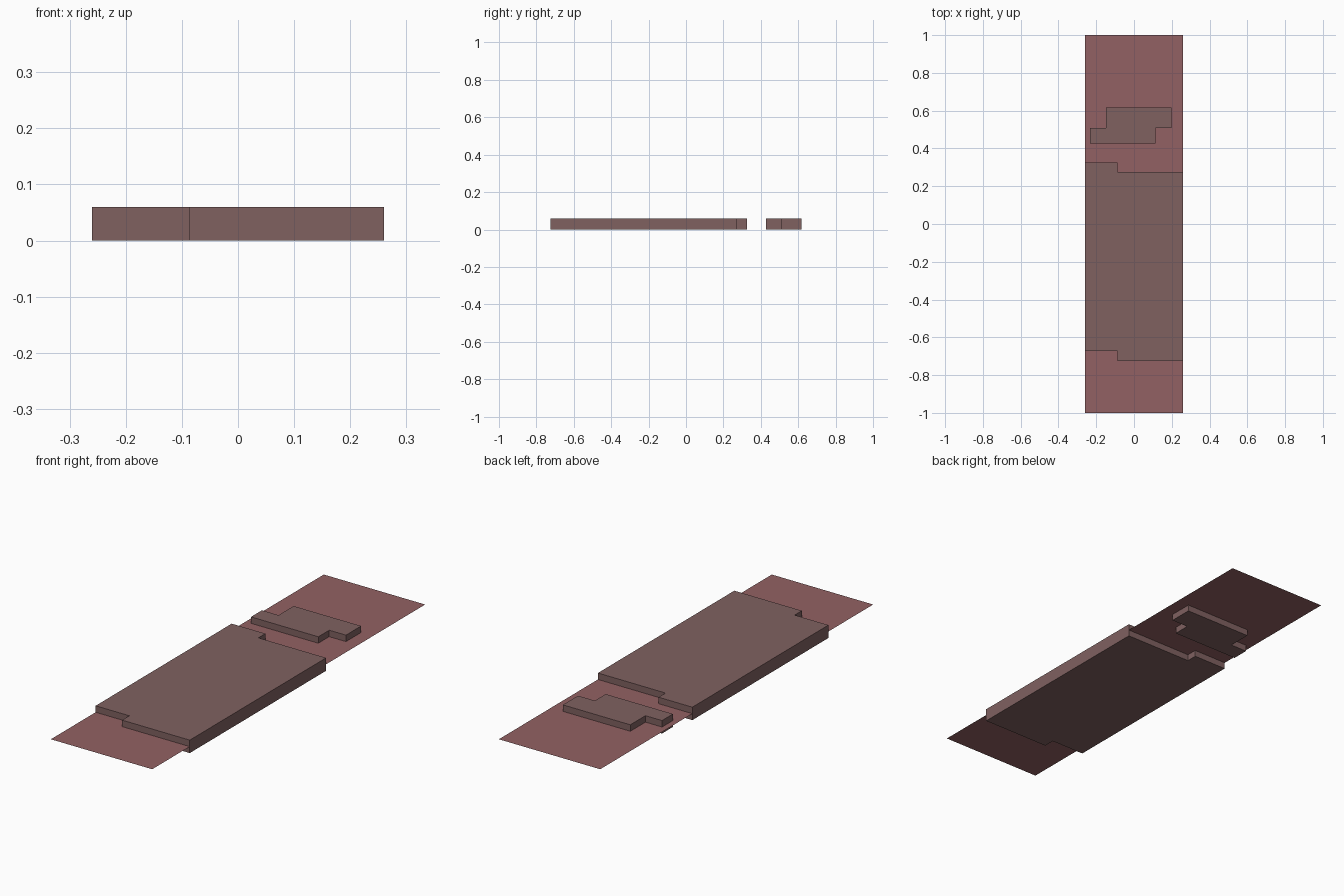
import bpy
import bmesh

if "Cube" in bpy.data.objects:
    bpy.data.objects.remove(bpy.data.objects["Cube"])


def material(name, color):
    mat = bpy.data.materials.new(name)
    mat.diffuse_color = (*color, 1)
    mat.use_nodes = True
    mat.node_tree.nodes["Principled BSDF"].inputs["Base Color"].default_value = mat.diffuse_color
    return mat


def outline(name, points, z, mat, height=0):
    """Flat outline at z, optionally extruded upward into a slab."""
    bm = bmesh.new()
    face = bm.faces.new([bm.verts.new((x, y, z)) for x, y in points])
    if height:
        top = bmesh.ops.extrude_face_region(bm, geom=[face], use_keep_orig=True)
        verts = [v for v in top["geom"] if isinstance(v, bmesh.types.BMVert)]
        bmesh.ops.translate(bm, verts=verts, vec=(0, 0, height))
        bmesh.ops.recalc_face_normals(bm, faces=bm.faces[:])
    mesh = bpy.data.meshes.new(name)
    bm.to_mesh(mesh)
    bm.free()
    mesh.materials.append(mat)
    obj = bpy.data.objects.new(name, mesh)
    bpy.context.collection.objects.link(obj)
    return obj


HALF_W, THICK = 0.26, 0.06
red = material("sheet_red", (0.29, 0.12, 0.125))
brown = material("slab_brown", (0.215, 0.12, 0.118))

# Thin sheet passing through the middle of the slabs
outline("base_sheet", [(-HALF_W, -1), (HALF_W, -1), (HALF_W, 1), (-HALF_W, 1)],
        THICK / 2, red)

# Long slab with a matching step at both ends
outline("large_slab",
        [(-HALF_W, -0.672), (-0.087, -0.672), (-0.087, -0.725), (HALF_W, -0.725),
         (HALF_W, 0.274), (-0.087, 0.274), (-0.087, 0.325), (-HALF_W, 0.325)],
        0, brown, THICK)

# Small slab of two offset rows
outline("small_slab",
        [(-0.232, 0.427), (0.113, 0.427), (0.113, 0.507), (0.199, 0.507),
         (0.199, 0.618), (-0.147, 0.618), (-0.147, 0.507), (-0.232, 0.507)],
        0, brown, THICK)
